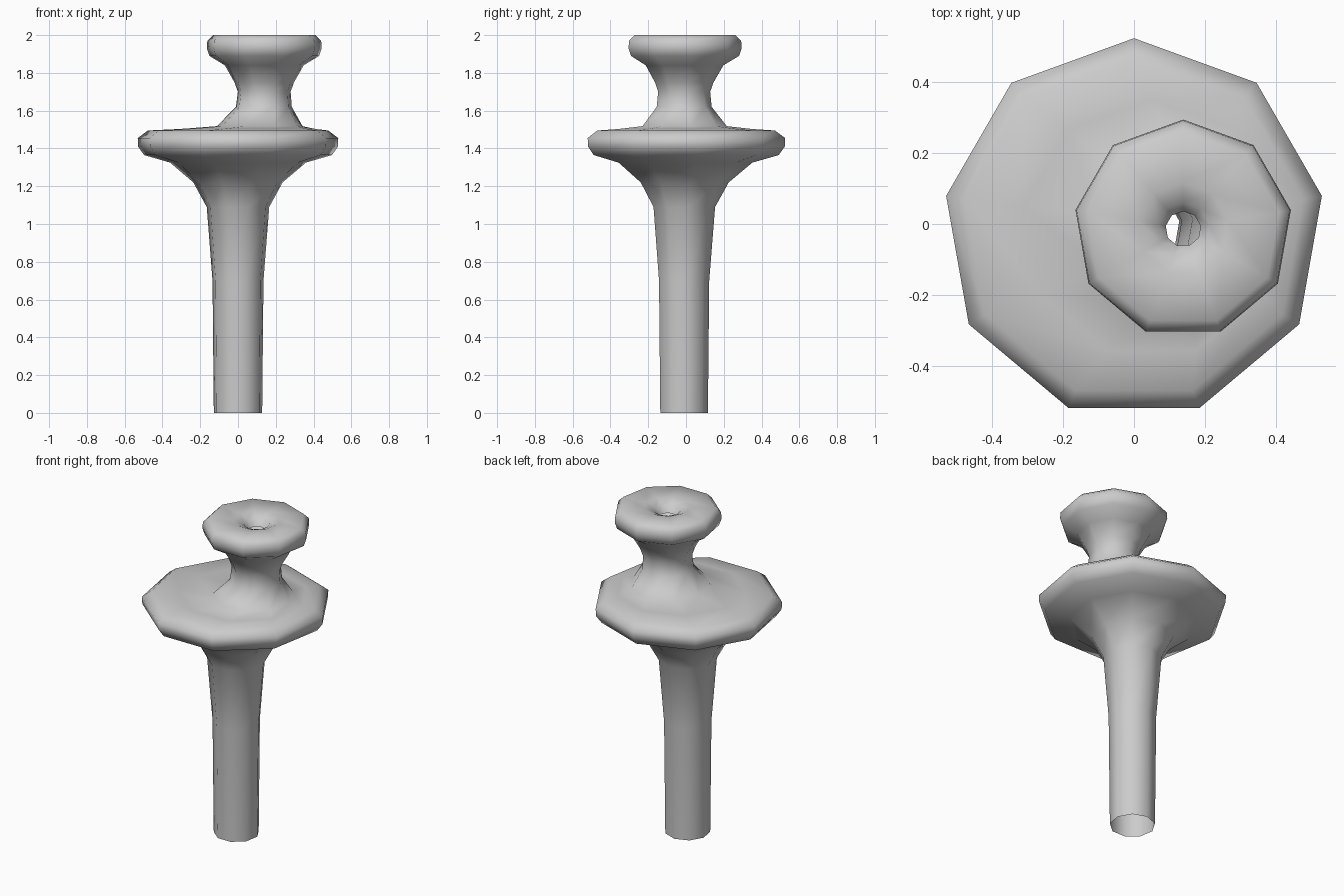
import bpy, bmesh
from math import sin, cos, pi

if "Cube" in bpy.data.objects:
    bpy.data.objects.remove(bpy.data.objects["Cube"])

SIDES = 9
CY = -0.014  # axis sits slightly back so the odd-sided outline is centred

# Outline rings: (radius, height, sideways offset of the ring centre)
column = [(0.130, 0.0, 0), (0.137, 0.70, 0), (0.168, 1.09, 0)]
flared_plate = [(0.240, 1.22, 0), (0.365, 1.325, 0), (0.505, 1.365, 0),
                (0.537, 1.41, 0), (0.539, 1.455, 0), (0.485, 1.495, 0)]
neck = [(0.365, 1.503, 0.05), (0.230, 1.518, 0.115), (0.150, 1.62, 0.137),
        (0.142, 1.70, 0.139), (0.160, 1.75, 0.139), (0.212, 1.84, 0.139)]
cap = [(0.295, 1.89, 0.139), (0.309, 1.93, 0.139), (0.306, 1.97, 0.139),
       (0.275, 2.0, 0.139), (0.13, 1.993, 0.139), (0.075, 1.97, 0.139),
       (0.05, 1.93, 0.139)]


def ring(bm, r, z, cx):
    angles = [pi / 2 + 2 * pi * i / SIDES for i in range(SIDES)]
    return [bm.verts.new((cx + r * cos(a), CY + r * sin(a), z)) for a in angles]


# One continuous open shell, open at the foot and at the cap's centre hole
bm = bmesh.new()
rings = [ring(bm, *p) for p in column + flared_plate + neck + cap]
for lo, hi in zip(rings, rings[1:]):
    for i in range(SIDES):
        j = (i + 1) % SIDES
        bm.faces.new((lo[i], lo[j], hi[j], hi[i]))
for f in bm.faces:
    f.smooth = True
mesh = bpy.data.meshes.new("offset_pedestal")
bm.to_mesh(mesh)
bm.free()
obj = bpy.data.objects.new("offset_pedestal", mesh)
bpy.context.collection.objects.link(obj)
